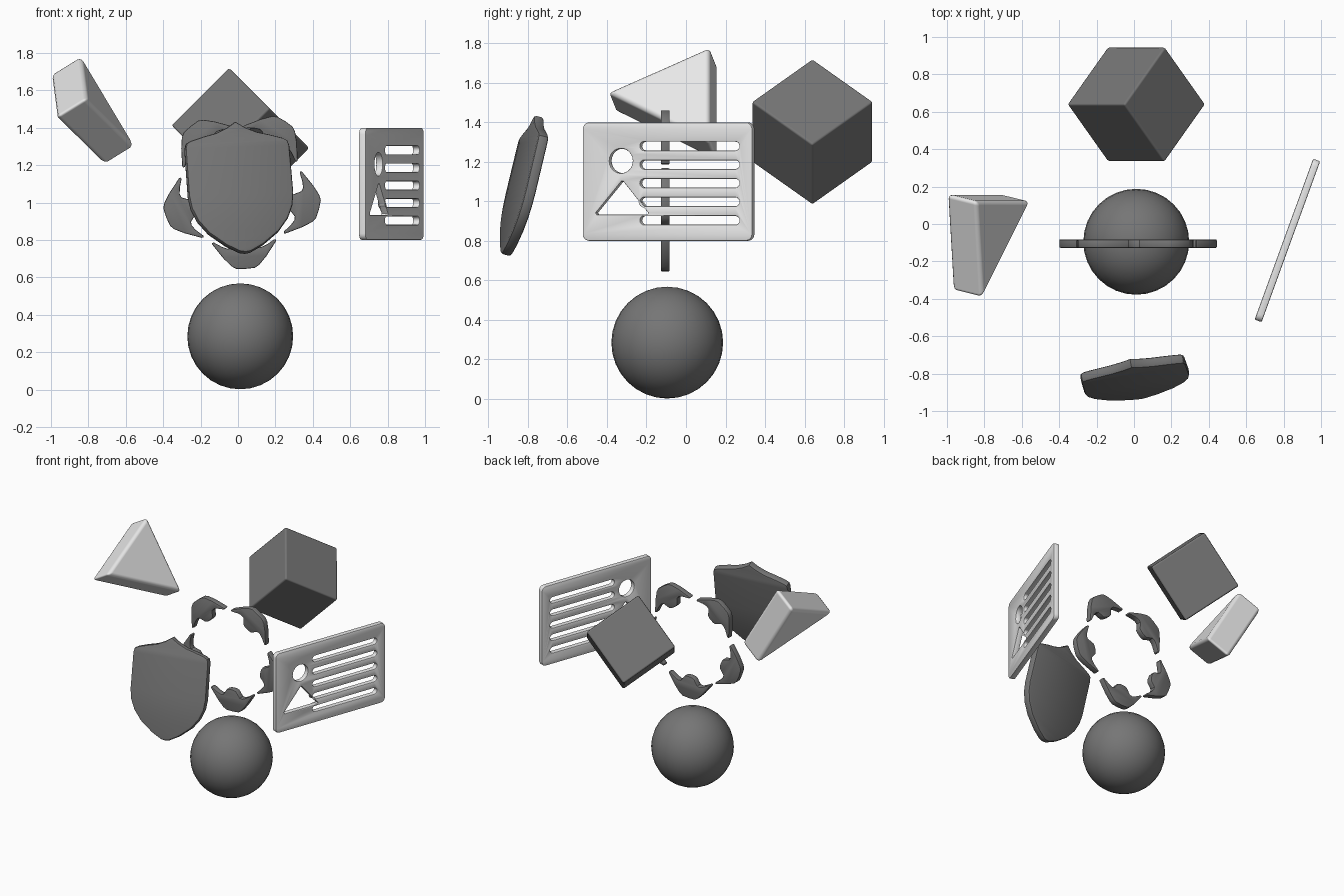
import bpy, bmesh, math
from mathutils import Matrix, Vector

if "Cube" in bpy.data.objects:
    bpy.data.objects.remove(bpy.data.objects["Cube"])


def material(name, v):
    m = bpy.data.materials.new(name)
    m.diffuse_color = (v, v, v, 1)
    m.use_nodes = True
    m.node_tree.nodes["Principled BSDF"].inputs["Base Color"].default_value = m.diffuse_color
    return m


DARK = material("dark_grey", 0.18)
LIGHT = material("light_grey", 0.8)


def add_object(name, mesh, mat, matrix=None):
    mesh.shade_smooth()
    mesh.set_sharp_from_angle(angle=math.radians(35))
    mesh.materials.clear()
    mesh.materials.append(mat)
    ob = bpy.data.objects.new(name, mesh)
    bpy.context.collection.objects.link(ob)
    if matrix:
        ob.matrix_world = matrix
    return ob


def plate(name, loops, thick, bevel, mat, matrix):
    """Flat plate with rounded rim; the first loop is the outline, the rest are holes."""
    cu = bpy.data.curves.new(name, 'CURVE')
    cu.dimensions, cu.fill_mode = '2D', 'BOTH'
    cu.extrude, cu.bevel_depth = thick / 2 - bevel, bevel
    cu.offset, cu.bevel_resolution = -bevel, 1
    for pts in loops:
        sp = cu.splines.new('POLY')
        sp.points.add(len(pts) - 1)
        for p, (u, w) in zip(sp.points, pts):
            p.co = (u, w, 0, 1)
        sp.use_cyclic_u = True
    tmp = bpy.data.objects.new(name + "_curve", cu)
    bpy.context.collection.objects.link(tmp)
    dg = bpy.context.evaluated_depsgraph_get()
    mesh = bpy.data.meshes.new_from_object(tmp.evaluated_get(dg))
    bpy.data.objects.remove(tmp)
    bm = bmesh.new()
    bm.from_mesh(mesh)
    bmesh.ops.remove_doubles(bm, verts=bm.verts, dist=1e-5)
    bmesh.ops.recalc_face_normals(bm, faces=bm.faces)
    bm.to_mesh(mesh)
    bm.free()
    return add_object(name, mesh, mat, matrix)


def solid(name, points, bevel, mat, segments):
    """Convex solid with rounded edges."""
    bm = bmesh.new()
    for p in points:
        bm.verts.new(p)
    bmesh.ops.convex_hull(bm, input=bm.verts)
    bmesh.ops.dissolve_limit(bm, angle_limit=0.1, verts=bm.verts, edges=bm.edges)
    mesh = bpy.data.meshes.new(name)
    bm.to_mesh(mesh)
    bm.free()
    ob = add_object(name, mesh, mat)
    mod = ob.modifiers.new("rounding", 'BEVEL')
    mod.width, mod.segments, mod.harden_normals = bevel, segments, True
    return ob


def frame(loc, u, w):
    """Matrix that lays a drawing (u right, w up) in space."""
    u, w = Vector(u).normalized(), Vector(w).normalized()
    n = u.cross(w)
    return Matrix.Translation(loc) @ Matrix((u, w, n)).transposed().to_4x4()


def arc(cx, cy, r, a0, a1, n):
    return [(cx + r * math.cos(math.radians(a0 + (a1 - a0) * i / n)),
             cy + r * math.sin(math.radians(a0 + (a1 - a0) * i / n))) for i in range(n + 1)]


def mirrored(half):
    """Complete a half outline that starts and ends on the axis."""
    return half + [(-u, w) for u, w in half[-2:0:-1]]


# Sphere at the bottom
bm = bmesh.new()
bmesh.ops.create_uvsphere(bm, u_segments=32, v_segments=16, radius=0.283)
me = bpy.data.meshes.new("sphere")
bm.to_mesh(me)
bm.free()
add_object("sphere", me, DARK, Matrix.Translation((0.012, -0.095, 0.285)))

# Tilted cube at the back
c = Vector((0.0125, 0.64, 1.352))
a, b = Vector((1, 0, 1)).normalized(), Vector((0.5, math.sqrt(0.5), -0.5))
d, h = a.cross(b), 0.2175
solid("cube", [c + h * (i * a + j * b + k * d) for i in (-1, 1) for j in (-1, 1) for k in (-1, 1)],
      0.012, DARK, 2)

# Triangular prism
tri = [Vector((-0.81, -0.40, 1.555)), Vector((-0.84, 0.12, 1.785)), Vector((-0.55, 0.12, 1.30))]
back = Vector((-0.162, 0.04, -0.1))
solid("triangle_prism", tri + [p + back for p in tri], 0.025, LIGHT, 3)

# Identity card with portrait and line cut-outs
W, H, r = 0.915, 0.60, 0.035
outline = []
for sx, sy, ang in ((1, 1, 0), (-1, 1, 90), (-1, -1, 180), (1, -1, 270)):
    outline += arc(sx * (W / 2 - r), sy * (H / 2 - r), r, ang, ang + 90, 5)
holes = [arc(-0.25, 0.105, 0.062, 0, 345, 23),
         [(-0.385, -0.158), (-0.38, -0.167), (-0.11, -0.167), (-0.105, -0.158),
          (-0.238, 0.0), (-0.248, 0.0)]]
for i in range(5):
    z, s = 0.18 - i * 0.094, 0.022
    holes.append(arc(0.365, z, s, -90, 90, 8) + arc(-0.125, z, s, 90, 270, 8))
t = math.radians(20)
plate("card", [outline] + holes, 0.04, 0.007, LIGHT,
      frame((0.82, -0.088, 1.10), (math.sin(t), math.cos(t), 0), (0, 0, 1)))

# Shield
half = [(0, 0.36), (0.05, 0.327), (0.11, 0.30), (0.18, 0.283), (0.25, 0.262), (0.275, 0.248),
        (0.283, 0.22), (0.285, -0.04), (0.275, -0.11), (0.245, -0.18), (0.19, -0.25),
        (0.10, -0.32), (0.03, -0.357), (0, -0.362)]
rot = (Matrix.Rotation(math.radians(10), 3, 'Z') @ Matrix.Rotation(math.radians(-14), 3, 'X')
       @ Matrix.Rotation(math.radians(-2), 3, 'Y'))
plate("shield", [mirrored(half)], 0.055, 0.014, DARK,
      frame((0.01, -0.828, 1.08), rot @ Vector((1, 0, 0)), rot @ Vector((0, 0, 1))))

# Ring of five claw-shaped segments
half = [(0, 0.43), (0.05, 0.427), (0.075, 0.412), (0.115, 0.368), (0.17, 0.292), (0.172, 0.283),
        (0.162, 0.28), (0.12, 0.306), (0.09, 0.318), (0.07, 0.315), (0.055, 0.295),
        (0.04, 0.273), (0.02, 0.266), (0, 0.265)]
for i in range(5):
    ang = math.radians(-87 + 72 * i)
    ca, sa = math.cos(ang), math.sin(ang)
    plate("ring_segment_%d" % (i + 1), [mirrored(half)], 0.045, 0.006, DARK,
          frame((0.0175, -0.105, 1.075), (sa, 0, -ca), (ca, 0, sa)))
